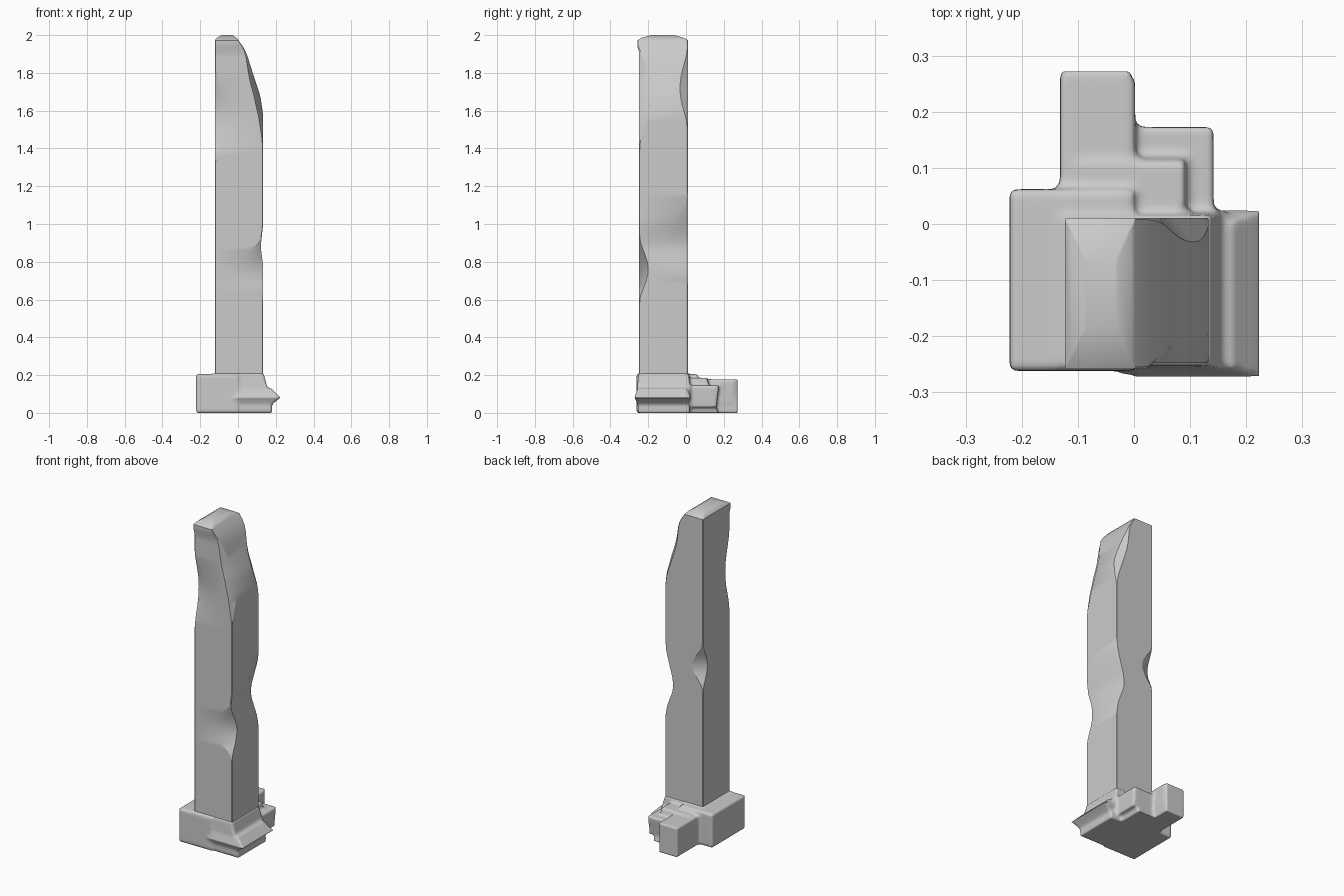
import bpy, bmesh

if "Cube" in bpy.data.objects:
    bpy.data.objects.remove(bpy.data.objects["Cube"])

# corner chips: corner -> (centre z, half height, cut along x, cut along y)
CHIPS = {
    "front_left": [(1.57, 0.25, 0.10, 0.04)],
    "front_right": [(0.76, 0.17, 0.13, 0.045), (1.68, 0.28, 0.03, 0.06)],
    "back_right": [(0.92, 0.22, 0.04, 0.16), (1.72, 0.22, 0.03, 0.04)],
    "back_left": [(1.06, 0.14, 0.07, 0.04)],
}
# right-hand limit of the shaft by height (broken, sloping top)
RIGHT = [(0.0, 0.133), (0.78, 0.133), (0.88, 0.12), (1.0, 0.133), (1.58, 0.133), (1.68, 0.118),
         (1.8, 0.078), (1.9, 0.047), (1.96, 0.015), (1.98, -0.005), (2.1, -0.02)]


def lerp_table(table, z):
    for (z0, a), (z1, b) in zip(table, table[1:]):
        if z <= z1:
            return a + (b - a) * (z - z0) / (z1 - z0)
    return table[-1][1]


def chip(corner, z):
    dx = dy = 0.003
    for c, h, cx, cy in CHIPS[corner]:
        t = min(1, abs(z - c) / h)
        k = (1 - t * t) ** 2
        dx, dy = dx + cx * k, dy + cy * k
    return dx, dy


def ring(z):
    x0, x1, y0, y1 = -0.123, lerp_table(RIGHT, z), -0.248, 0.011
    if z > 1.93:
        y0 -= 0.01
    fl, fr, br, bl = (chip(c, z) for c in CHIPS)
    return [(x0, y0 + fl[1], z), (x0 + fl[0], y0, z), (x1 - fr[0], y0, z), (x1, y0 + fr[1], z),
            (x1, y1 - br[1], z), (x1 - br[0], y1, z), (x0 + bl[0], y1, z), (x0, y1 - bl[1], z)]


def finish(name, bm, angle):
    bmesh.ops.recalc_face_normals(bm, faces=bm.faces)
    mesh = bpy.data.meshes.new(name)
    bm.to_mesh(mesh)
    bm.free()
    ob = bpy.data.objects.new(name, mesh)
    bpy.context.collection.objects.link(ob)
    bpy.ops.object.select_all(action='DESELECT')
    ob.select_set(True)
    bpy.context.view_layer.objects.active = ob
    bpy.ops.object.shade_smooth_by_angle(angle=angle)
    return ob


# chipped square shaft, lofted upward
bm = bmesh.new()
rings = [ring(0.12 + i * (1.972 - 0.12) / 60) for i in range(61)]
# worn, crowned tip
tip = rings[-1]
for s, z in ((0.85, 1.985), (0.45, 2.0)):
    rings.append([(-0.058 + (x + 0.058) * s, -0.125 + (y + 0.125) * s, z) for x, y, _ in tip])
loops = [[bm.verts.new(p) for p in r] for r in rings]
for a, b in zip(loops, loops[1:]):
    for i in range(8):
        j = (i + 1) % 8
        bm.faces.new((a[i], a[j], b[j], b[i]))
bm.faces.new(loops[0])
bm.faces.new(loops[-1])
finish("shaft", bm, 0.5)


# base: tapered blocks fused into one worn mass
def block(bm, x0, x1, y0, y1, z0, z1, top=(0, 0, 0, 0), bottom=(0, 0, 0, 0)):
    """top / bottom: insets on the left, right, front and back sides."""
    v = []
    for z, (l, r, f, b) in ((z0, bottom), (z1, top)):
        v.append([bm.verts.new(p) for p in ((x0 + l, y0 + f, z), (x1 - r, y0 + f, z),
                                            (x1 - r, y1 - b, z), (x0 + l, y1 - b, z))])
    lo, hi = v
    bm.faces.new(lo[::-1])
    bm.faces.new(hi)
    for i in range(4):
        j = (i + 1) % 4
        bm.faces.new((lo[i], lo[j], hi[j], hi[i]))


bm = bmesh.new()
# left block and core under the shaft
block(bm, -0.222, 0.0, -0.262, 0.062, 0, 0.205)
block(bm, -0.13, 0.165, -0.26, 0.025, 0.1, 0.21, top=(0, 0.03, 0.008, 0.01))
# foot
block(bm, -0.2, 0.18, -0.255, 0.02, 0, 0.04)
block(bm, -0.13, 0.15, -0.24, 0.02, 0.03, 0.12)
# back block with a lip overhanging to the right
block(bm, -0.132, -0.005, 0.0, 0.272, 0, 0.178)
block(bm, -0.05, 0.028, 0.1, 0.268, 0.05, 0.175, top=(0, 0.025, 0, 0.01), bottom=(0, 0.03, 0, 0.02))
# sloping inner corner
block(bm, -0.1, 0.11, 0.0, 0.17, 0, 0.185, top=(0, 0.02, 0, 0.06))
# back right lump
block(bm, 0.0, 0.168, -0.02, 0.19, 0.03, 0.145, top=(0, 0.025, 0, 0.015), bottom=(0, 0.03, 0, 0.03))
# bulging ledge around the front and right
block(bm, 0.0, 0.225, -0.272, 0.025, 0.08, 0.13, top=(0, 0.05, 0.015, 0.02))
block(bm, -0.02, 0.225, -0.272, 0.025, 0.04, 0.082, bottom=(0, 0.05, 0.02, 0.02))
base = finish("base", bm, 0.6)
remesh = base.modifiers.new("fuse", 'REMESH')
remesh.mode = 'VOXEL'
remesh.voxel_size = 0.008
remesh.use_smooth_shade = True
smooth = base.modifiers.new("wear", 'SMOOTH')
smooth.factor = 0.5
smooth.iterations = 5
